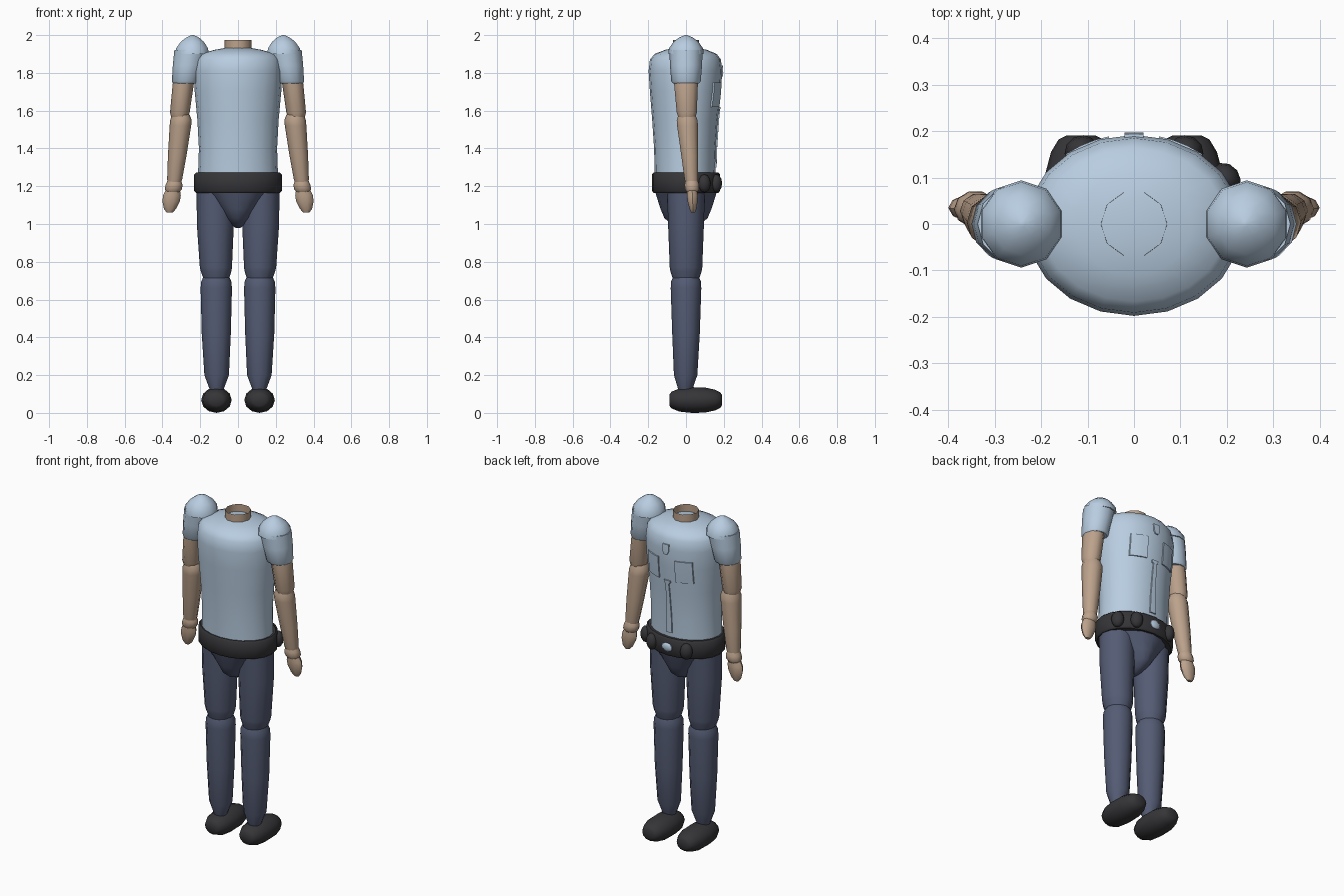
import bpy, bmesh, math


def material(name, rgb):
    m = bpy.data.materials.new(name)
    m.diffuse_color = (*rgb, 1)
    return m


BLUE = material("light_blue_cloth", (0.48, 0.61, 0.75))
SKIN = material("skin", (0.50, 0.36, 0.26))
NAVY = material("navy_cloth", (0.09, 0.107, 0.175))
BLACK = material("black_leather", (0.036, 0.036, 0.040))


def finish(name, bm, mat, angle=45):
    bmesh.ops.recalc_face_normals(bm, faces=bm.faces)
    me = bpy.data.meshes.new(name)
    bm.to_mesh(me)
    bm.free()
    ob = bpy.data.objects.new(name, me)
    bpy.context.collection.objects.link(ob)
    me.materials.append(mat)
    bpy.ops.object.select_all(action='DESELECT')
    ob.select_set(True)
    bpy.context.view_layer.objects.active = ob
    bpy.ops.object.shade_smooth_by_angle(angle=math.radians(angle))
    return ob


def loft(name, rings, sides, mat, axis='z', caps=True, turn=0.0, angle=45):
    """Skin elliptical rings given as (centre a, centre b, height, radius a, radius b)."""
    bm = bmesh.new()
    loops = []
    for ca, cb, h, ra, rb in rings:
        loop = []
        for i in range(sides):
            t = 2 * math.pi * (i + turn) / sides
            a, b = ca + ra * math.cos(t), cb + rb * math.sin(t)
            loop.append(bm.verts.new((a, b, h) if axis == 'z' else (a, h, b)))
        loops.append(loop)
    for lo, hi in zip(loops, loops[1:]):
        for i in range(sides):
            j = (i + 1) % sides
            bm.faces.new((lo[i], lo[j], hi[j], hi[i]))
    if caps:
        bm.faces.new(loops[0])
        bm.faces.new(loops[-1])
    return finish(name, bm, mat, angle)


def ellipsoid(name, centre, size, mat, spin=0.0):
    bm = bmesh.new()
    bmesh.ops.create_uvsphere(bm, u_segments=10, v_segments=6, radius=1)
    for v in bm.verts:
        x, y, z = (v.co[i] * size[i] for i in range(3))
        c, s = math.cos(spin), math.sin(spin)
        v.co = (centre[0] + x * c - y * s, centre[1] + x * s + y * c, centre[2] + z)
    return finish(name, bm, mat)


# Shirt body, closed at the top under the neck
TORSO = [(0, -0.005, 1.25, 0.212, 0.160), (0, -0.005, 1.40, 0.207, 0.164),
         (0, -0.005, 1.55, 0.215, 0.174), (0, -0.003, 1.70, 0.229, 0.188),
         (0, -0.003, 1.81, 0.234, 0.195), (0, -0.003, 1.87, 0.226, 0.188),
         (0, -0.002, 1.90, 0.200, 0.165), (0, 0, 1.922, 0.125, 0.110),
         (0, 0, 1.935, 0.05, 0.05)]
loft("shirt_body", TORSO, 20, BLUE, turn=0.0, angle=50)
loft("neck", [(0, 0, 1.90, 0.072, 0.072), (0, 0, 1.975, 0.071, 0.071)], 10, SKIN, caps=False)


def chest_y(x, z):
    """Depth of the shirt surface on the chest side."""
    for lo, hi in zip(TORSO, TORSO[1:]):
        if lo[2] <= z <= hi[2]:
            f = (z - lo[2]) / (hi[2] - lo[2])
            _, cy, _, rx, ry = (p + f * (q - p) for p, q in zip(lo, hi))
            return cy + ry * math.sqrt(max(0, 1 - (x / rx) ** 2))
    return 0.18


def chest_plate(name, cx, rows, mat):
    """Thin plate hugging the chest; rows are (z, half width)."""
    bm = bmesh.new()
    grid = [[[bm.verts.new((cx + s * w, chest_y(cx + s * w, z) + d, z))
              for s in (-1, -0.33, 0.33, 1)] for z, w in rows] for d in (-0.003, 0.006)]
    for g in grid:
        for a, b in zip(g, g[1:]):
            for i in range(3):
                bm.faces.new((a[i], a[i + 1], b[i + 1], b[i]))

    def rim(g):
        return g[0] + [r[-1] for r in g[1:]] + g[-1][-2::-1] + [r[0] for r in g[-2:0:-1]]
    a, b = rim(grid[0]), rim(grid[1])
    for i in range(len(a)):
        j = (i + 1) % len(a)
        bm.faces.new((a[i], a[j], b[j], b[i]))
    finish(name, bm, mat, 30)


# Shirt details on the chest
for side, s in (("right", 1), ("left", -1)):
    chest_plate(side + "_pocket", s * 0.10, [(1.62, 0.046), (1.69, 0.046), (1.75, 0.046)], BLUE)
chest_plate("button_strip", 0, [(1.30, 0.019), (1.40, 0.017), (1.55, 0.012),
                                (1.60, 0.010), (1.605, 0.02), (1.62, 0.02)], BLUE)
chest_plate("collar_tab", 0, [(1.78, 0.010), (1.80, 0.02), (1.84, 0.02)], BLUE)

# Belt with pouches and buckle
loft("belt", [(0, 0, 1.165, 0.222, 0.171), (0, 0, 1.175, 0.232, 0.180),
              (0, 0, 1.262, 0.232, 0.180), (0, 0, 1.272, 0.222, 0.171)], 20, BLACK)
for i, (x, y, spin) in enumerate([(0.115, 0.160, -0.5), (-0.115, 0.160, 0.5), (0.198, 0.098, -0.95)]):
    ellipsoid("belt_pouch_%d" % (i + 1), (x, y, 1.215), (0.036, 0.03, 0.048), BLACK, spin)
ellipsoid("buckle", (0, 0.178, 1.218), (0.034, 0.012, 0.026), BLUE)

# Trouser seat
loft("trouser_seat", [(0, 0, 1.18, 0.19, 0.166), (0, 0, 1.14, 0.155, 0.154),
                      (0, 0, 1.08, 0.105, 0.135), (0, 0, 1.03, 0.066, 0.114),
                      (0, 0, 1.0, 0.04, 0.075), (0, 0, 0.98, 0.014, 0.03)], 16, NAVY)

for side, s in (("right", 1), ("left", -1)):
    # Legs
    def limb(name, rings, sides, mat, **kw):
        return loft(side + name, [(s * x, y, z, a, b) for x, y, z, a, b in rings], sides, mat, **kw)

    limb("_thigh", [(0.122, 0, 1.19, 0.097, 0.10), (0.12, 0, 1.0, 0.098, 0.095),
                    (0.117, 0, 0.77, 0.085, 0.086), (0.116, 0, 0.75, 0.081, 0.083),
                    (0.115, 0, 0.705, 0.066, 0.068)], 12, NAVY)
    limb("_shin", [(0.115, 0, 0.725, 0.066, 0.066), (0.115, 0, 0.695, 0.080, 0.079),
                   (0.115, 0, 0.66, 0.083, 0.081), (0.115, 0, 0.42, 0.077, 0.073),
                   (0.113, -0.002, 0.20, 0.065, 0.062), (0.113, -0.004, 0.12, 0.035, 0.036)],
         12, NAVY)
    # Shoes, lofted from heel to toe
    shoe = [(-0.088, 0.45), (-0.075, 0.66), (-0.035, 0.90), (0.03, 1.0), (0.10, 0.98),
            (0.155, 0.80), (0.182, 0.60), (0.191, 0.38)]
    loft(side + "_shoe", [(s * 0.114, 0.068, y, 0.081 * k, 0.068 * k) for y, k in shoe],
         12, BLACK, axis='y', angle=50)
    # Sleeve with rounded shoulder cap
    limb("_shoulder_cap", [(0.243, 0, 1.90, 0.092, 0.094), (0.243, 0, 1.93, 0.089, 0.090),
                           (0.242, 0, 1.965, 0.064, 0.066), (0.24, 0, 1.988, 0.034, 0.035),
                           (0.24, 0, 2.0, 0.006, 0.006)], 10, BLUE, turn=0.5, angle=60)
    limb("_sleeve", [(0.247, 0, 1.92, 0.090, 0.088), (0.262, 0, 1.84, 0.083, 0.085),
                     (0.277, 0, 1.755, 0.073, 0.078), (0.278, 0, 1.745, 0.066, 0.070)],
         12, BLUE)
    # Bare arm and hand
    limb("_upper_arm", [(0.28, 0, 1.77, 0.060, 0.066), (0.29, 0, 1.74, 0.056, 0.066),
                        (0.308, 0.004, 1.59, 0.052, 0.056), (0.309, 0.005, 1.56, 0.043, 0.046)],
         10, SKIN)
    limb("_forearm", [(0.303, 0.005, 1.58, 0.046, 0.046), (0.302, 0.006, 1.55, 0.057, 0.058),
                      (0.305, 0.008, 1.52, 0.057, 0.058), (0.322, 0.020, 1.36, 0.049, 0.047),
                      (0.335, 0.028, 1.24, 0.040, 0.038), (0.338, 0.03, 1.21, 0.035, 0.032)],
         10, SKIN)
    limb("_wrist", [(0.338, 0.03, 1.23, 0.035, 0.034), (0.338, 0.031, 1.21, 0.044, 0.040),
                    (0.342, 0.032, 1.185, 0.046, 0.040), (0.344, 0.032, 1.17, 0.036, 0.030)],
         10, SKIN)
    limb("_hand", [(0.344, 0.032, 1.185, 0.036, 0.028), (0.350, 0.034, 1.15, 0.047, 0.030),
                   (0.354, 0.035, 1.12, 0.046, 0.028), (0.360, 0.037, 1.08, 0.032, 0.019),
                   (0.362, 0.038, 1.06, 0.015, 0.010)], 10, SKIN)
